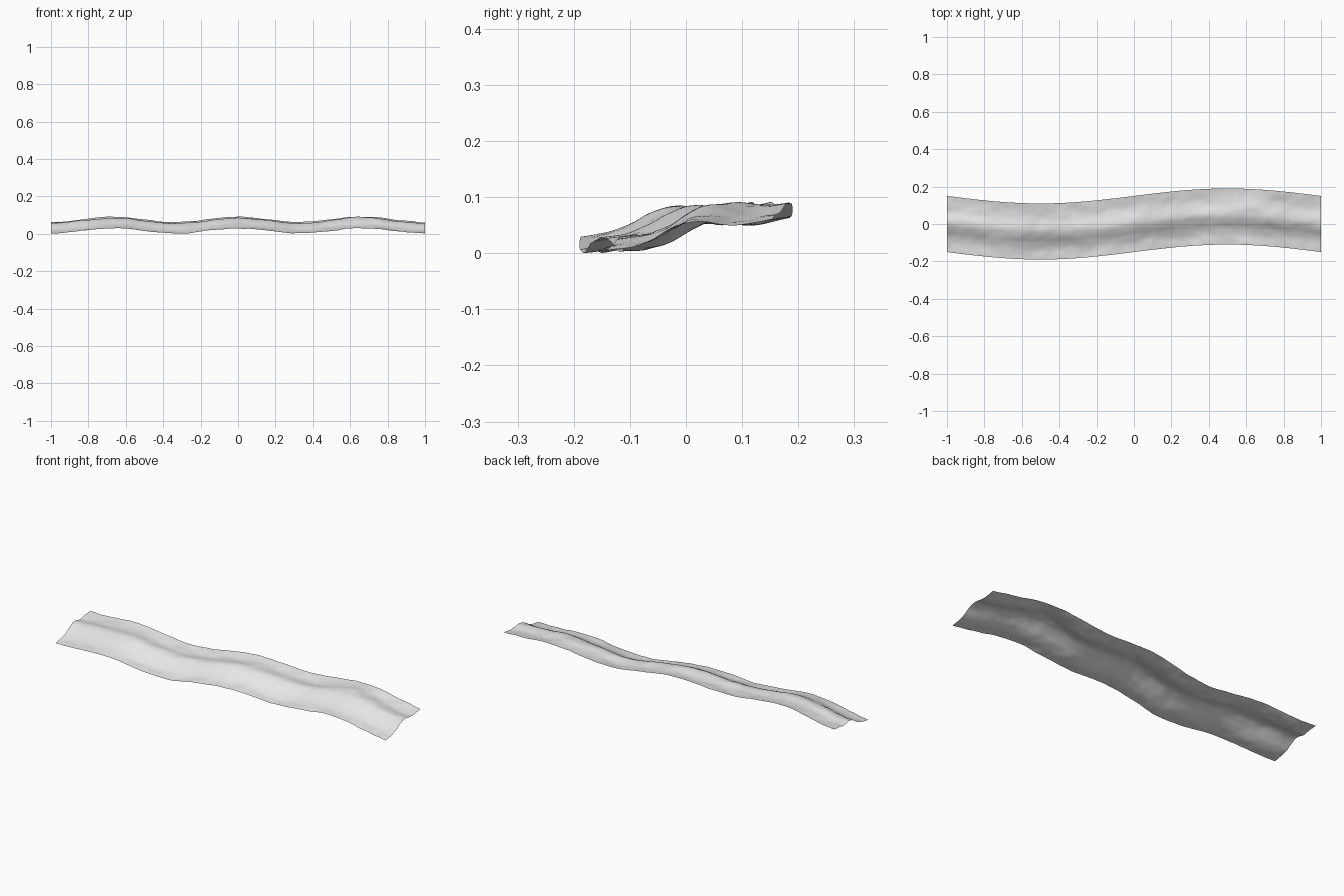
import bpy
import bmesh
import math
from mathutils import Vector, noise

if "Cube" in bpy.data.objects:
    bpy.data.objects.remove(bpy.data.objects["Cube"])

NX, NY = 160, 32
WIDTH = 0.3

# Cross-section: low front edge, steep bank, rounded ridge, shallow dip, raised back edge
SECTION = [(-0.15, 0.020), (-0.10, 0.027), (-0.06, 0.042), (-0.03, 0.060),
           (0.0, 0.073), (0.025, 0.075), (0.065, 0.070), (0.10, 0.072), (0.15, 0.081)]


def section_height(v):
    """Smooth (cubic Hermite) interpolation of the cross-section."""
    n = len(SECTION)
    i = 0
    while i < n - 2 and v > SECTION[i + 1][0]:
        i += 1

    def slope(k):
        a, b = SECTION[max(k - 1, 0)], SECTION[min(k + 1, n - 1)]
        return (b[1] - a[1]) / (b[0] - a[0])

    (x0, z0), (x1, z1) = SECTION[i], SECTION[i + 1]
    h = x1 - x0
    t = (v - x0) / h
    return ((2*t**3 - 3*t**2 + 1) * z0 + (t**3 - 2*t**2 + t) * h * slope(i)
            + (3*t**2 - 2*t**3) * z1 + (t**3 - t**2) * h * slope(i + 1))


def height(x, v):
    wave = 0.014 * math.cos(3 * math.pi * x)                # long rolling wave
    ripple = 0.004 * noise.noise(Vector((x * 9, v * 14, 3.7)))
    ripple += 0.002 * noise.noise(Vector((x * 20, v * 26, 8.1)))
    bump = 0.011 * math.exp(-((x - 0.62) / 0.1)**2 - ((v - 0.06) / 0.04)**2)
    return section_height(v) + wave + ripple + bump


# Rippled winding strip, an open single-sided sheet
bm = bmesh.new()
grid = []
for i in range(NX + 1):
    x = -1 + 2 * i / NX
    centre = 0.04 * math.sin(math.pi * x)
    row = []
    for j in range(NY + 1):
        v = WIDTH * (j / NY - 0.5)
        row.append(bm.verts.new((x, centre + v, height(x, v))))
    grid.append(row)
for i in range(NX):
    for j in range(NY):
        f = bm.faces.new((grid[i][j], grid[i+1][j], grid[i+1][j+1], grid[i][j+1]))
        f.smooth = True

# Rest the lowest point on the ground
low = min(v.co.z for v in bm.verts)
for v in bm.verts:
    v.co.z -= low

mesh = bpy.data.meshes.new("winding_strip")
bm.to_mesh(mesh)
bm.free()
strip = bpy.data.objects.new("winding_strip", mesh)
bpy.context.collection.objects.link(strip)

grey = bpy.data.materials.new("light grey")
grey.diffuse_color = (0.8, 0.8, 0.8, 1)
grey.use_nodes = True
grey.node_tree.nodes["Principled BSDF"].inputs["Base Color"].default_value = grey.diffuse_color
mesh.materials.append(grey)
